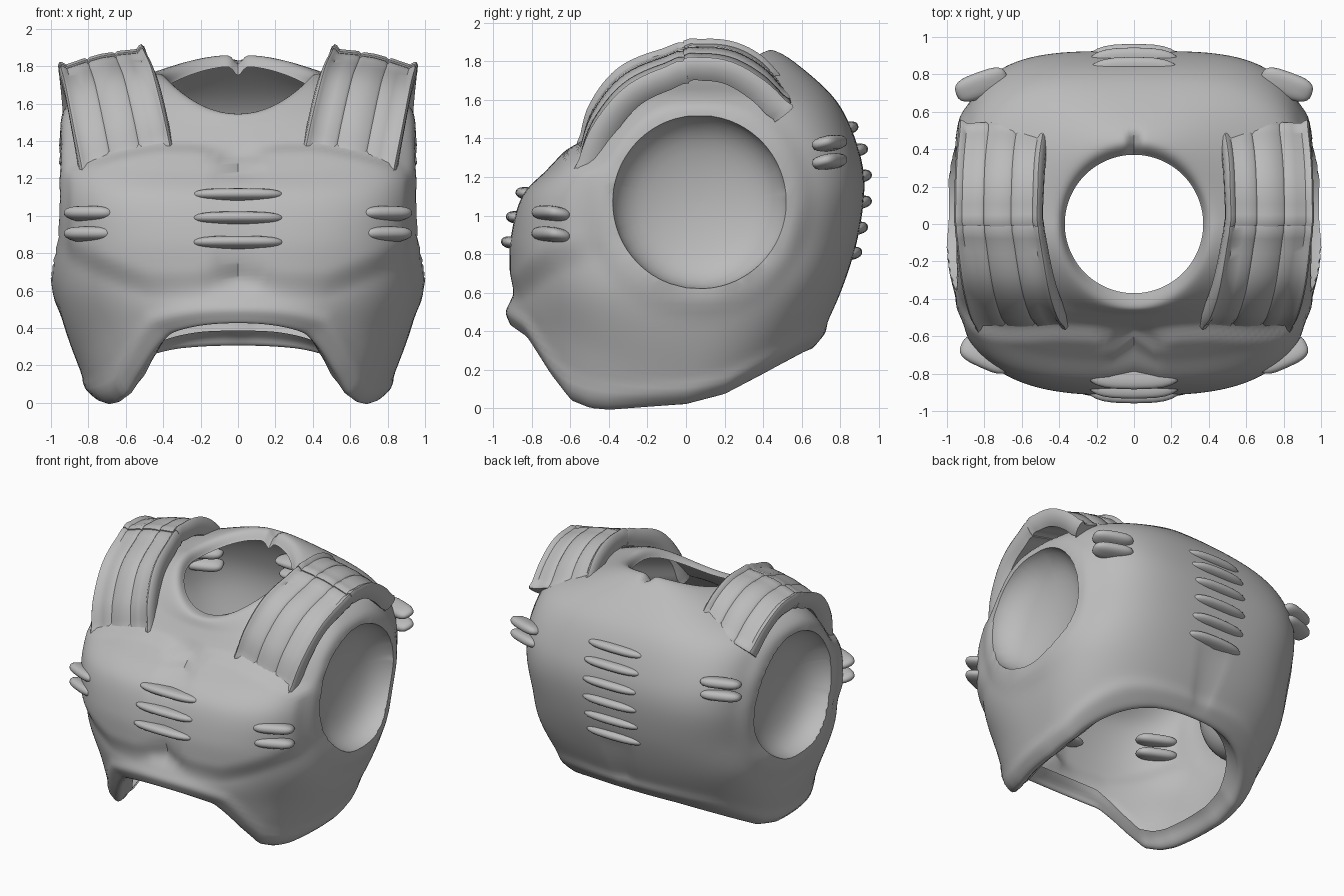
import bpy, bmesh, math
from mathutils import Vector, Matrix

cube = bpy.data.objects.get("Cube")
if cube:
    bpy.data.objects.remove(cube, do_unlink=True)

GREY = (0.5, 0.5, 0.5, 1)
mat = bpy.data.materials.new("plain grey")
mat.use_nodes = True
mat.diffuse_color = GREY
mat.node_tree.nodes["Principled BSDF"].inputs["Base Color"].default_value = GREY


def finish(bm, name, angle=50):
    mesh = bpy.data.meshes.new(name)
    bm.to_mesh(mesh)
    bm.free()
    obj = bpy.data.objects.new(name, mesh)
    bpy.context.collection.objects.link(obj)
    mesh.materials.append(mat)
    bpy.ops.object.select_all(action='DESELECT')
    obj.select_set(True)
    bpy.context.view_layer.objects.active = obj
    bpy.ops.object.shade_smooth_by_angle(angle=math.radians(angle))


def smooth(a, b, v):
    t = min(1, max(0, (v - a) / (b - a)))
    return t * t * (3 - 2 * t)


def bump(v, centre, width):
    return math.exp(-((v - centre) / width) ** 2)


def power(v, e):
    return math.copysign(abs(v) ** e, v)


def spline(pts, t):
    """Catmull-Rom through tuples, t from 0 to 1."""
    f = t * (len(pts) - 1)
    i = min(int(f), len(pts) - 2)
    f -= i
    p0, p1, p2, p3 = (Vector(pts[min(max(i + k, 0), len(pts) - 1)]) for k in (-1, 0, 1, 2))
    return p1 + 0.5 * f * (p2 - p0 + f * (2 * p0 - 5 * p1 + 4 * p2 - p3 + f * (3 * (p1 - p2) + p3 - p0)))


# Torso rings: half width, front y, back y, front z, side z, back z, front and back squareness
HEM = [(-.92, .44), (-.82, .37), (-.7, .18), (-.6, .05), (-.5, .01), (-.4, 0), (0, .025),
       (.2, .075), (.4, .18), (.6, .29), (.7, .33)]
RINGS = [(.62, -.80, .56, 0, 0, 0, 2.4, 2.4),
         (.755, -.90, .64, 0, 0, 0, 2.3, 2.3),
         (.87, -.915, .71, .53, .24, .40, 2.5, 2.5),
         (.97, -.88, .81, .66, .58, .62, 2.8, 2.9),
         (.955, -.87, .89, .88, .88, .88, 3.2, 3.3),
         (.955, -.81, .925, 1.10, 1.15, 1.15, 3.4, 3.7),
         (.945, -.68, .89, 1.24, 1.42, 1.36, 3.0, 3.6),
         (.88, -.56, .79, 1.37, 1.60, 1.58, 2.7, 3.1),
         (.66, -.49, .62, 1.47, 1.69, 1.75, 2.4, 2.6),
         (.43, -.45, .45, 1.54, 1.76, 1.86, 2.1, 2.1),
         (.37, -.37, .37, 1.54, 1.70, 1.80, 2, 2)]
ARM_Y, ARM_Z, ARM_R = .07, 1.07, .45


def hem_z(y):
    for (a, za), (b, zb) in zip(HEM, HEM[1:]):
        if y <= b:
            return za + (zb - za) * max(0, (y - a) / (b - a))
    return HEM[-1][1]


def ring_point(ring, index, ang):
    w, yf, yb, zf, zs, zb, nf, nb = ring
    n = nb if math.sin(ang) > 0 else nf
    x = w * power(math.cos(ang), 2 / n)
    side = power(math.sin(ang), 2 / n)
    y = side * (yb if side > 0 else -yf)
    z = zs + ((zb if side > 0 else zf) - zs) * abs(side) ** 2
    if index < 2:
        z = hem_z(y * (1.1 if index == 0 else 1)) + (.09 if index == 0 else 0)
    return Vector((x, y, z))


def sculpt(p):
    """Raise the hem bead, chest pads and arm lips, press in the centre grooves."""
    x, y, z = p
    ax = abs(x)
    out = Vector((x * .4, y, 0)).normalized()
    p = p + out * .018 * bump(z - hem_z(y), .06, .04)
    if y < -.3:
        top = 1.38 - .3 * max(0, ax - .4) ** 1.3 - .16 * bump(ax, 0, .1)
        low = .55 + .1 * bump(ax, 0, .12) + .5 * max(0, ax - .45) ** 1.2
        pad = smooth(top + .015, top - .05, z) * smooth(low, low + .16, z) * smooth(.94, .86, ax)
        groove = bump(ax, 0, .06) * smooth(.55, .68, z) * smooth(1.42, 1.3, z)
        p = p + out * (.04 * pad - .04 * groove * (1 - .6 * bump(z, .98, .14)))
    elif y > .3:
        p = p - out * .025 * bump(ax, 0, .05) * smooth(.3, .45, z) * smooth(.85, .7, z)
        p.z -= .05 * bump(ax, 0, .03) * smooth(1.76, 1.8, z) * smooth(.52, .44, y)
    r = math.hypot(y - ARM_Y, z - ARM_Z)
    if ax > .6:
        p = p + Vector((math.copysign(.03, x), 0, 0)) * bump(r, .5, .06)
    return p


# Torso shell
SEG, ROWS = 160, 80
bm = bmesh.new()
grid = []
for k in range(SEG):
    ang = 2 * math.pi * k / SEG
    line = [ring_point(r, i, ang) for i, r in enumerate(RINGS)]
    grid.append([bm.verts.new(sculpt(spline(line, j / ROWS))) for j in range(ROWS + 1)])
for k in range(SEG):
    a, b = grid[k], grid[(k + 1) % SEG]
    for j in range(ROWS):
        bm.faces.new((a[j], b[j], b[j + 1], a[j + 1]))


def arm_dist(v):
    return math.hypot(v.co.y - ARM_Y, v.co.z - ARM_Z) if abs(v.co.x) > .6 else 9


def set_radius(v, radius):
    s = radius / arm_dist(v)
    v.co.y = ARM_Y + (v.co.y - ARM_Y) * s
    v.co.z = ARM_Z + (v.co.z - ARM_Z) * s


# Arm openings: trim to a circle, then line each with a shallow bowl
cut = [f for f in bm.faces if any(arm_dist(v) < ARM_R for v in f.verts)]
bmesh.ops.delete(bm, geom=cut, context='FACES')
rim = [e for e in bm.edges if e.is_boundary and all(arm_dist(v) < ARM_R + .15 for v in e.verts)]
edge_verts = {v for e in rim for v in e.verts}
around = [v for v in bm.verts if arm_dist(v) < ARM_R + .12 and v not in edge_verts]
for v in edge_verts:
    set_radius(v, ARM_R)
for _ in range(4):
    bmesh.ops.smooth_vert(bm, verts=around, factor=.5, use_axis_x=True, use_axis_y=True, use_axis_z=True)
STEPS = 10
for i in range(1, STEPS + 1):
    new = bmesh.ops.extrude_edge_only(bm, edges=rim)["geom"]
    rim = [g for g in new if isinstance(g, bmesh.types.BMEdge) and g.is_boundary]
    turn = math.pi / 2 * i / STEPS
    for v in [g for g in new if isinstance(g, bmesh.types.BMVert)]:
        set_radius(v, max(.02, math.cos(turn)) * ARM_R)
        goal = .94 - .19 * math.sin(turn)
        v.co.x = math.copysign(abs(v.co.x) + (goal - abs(v.co.x)) * min(1, .4 + i / 8), v.co.x)
bmesh.ops.holes_fill(bm, edges=rim, sides=0)
bmesh.ops.recalc_face_normals(bm, faces=bm.faces[:])
finish(bm, "torso_shell", 45)


# Shoulder straps: inner and outer edge paths, swept with a ribbed section
INNER = [(.35, -.51, 1.36), (.39, -.46, 1.56), (.44, -.30, 1.75), (.49, 0, 1.85),
         (.49, .2, 1.86), (.48, .36, 1.79), (.46, .49, 1.64)]
OUTER = [(.84, -.53, 1.21), (.88, -.45, 1.43), (.92, -.27, 1.64), (.95, 0, 1.75),
         (.95, .2, 1.75), (.94, .38, 1.65), (.93, .51, 1.52)]
HALF = [(.03, -.09), (0, -.06), (-.01, -.02), (0, .02), (.025, .035), (.055, .03),
        (.09, .014), (.2, .02), (.31, .026), (.34, .016), (.37, .026)]
SECTION = HALF + [(.5, .03)] + [(1 - u, h) for u, h in reversed(HALF)]


def strap(name, t0, t1, lift, sign):
    bm = bmesh.new()
    steps = 24
    rows = []
    for i in range(steps + 1):
        t = t0 + (t1 - t0) * i / steps
        a, b = spline(INNER, t), spline(OUTER, t)
        along = spline(INNER, min(1, t + .02)) - spline(INNER, max(0, t - .02))
        up = (b - a).cross(along).normalized()
        end = .012 * (bump(i, 1, 1.2) + bump(i, steps - 1, 1.2))
        pts = [a.lerp(b, u) + up * (h + lift + end) for u, h in SECTION]
        rows.append([bm.verts.new((p.x * sign, p.y, p.z)) for p in pts])
    count = len(SECTION)
    for r, s in zip(rows, rows[1:]):
        for j in range(count):
            k = (j + 1) % count
            bm.faces.new((r[j], r[k], s[k], s[j]))
    bm.faces.new(rows[0])
    bm.faces.new(rows[-1])
    bmesh.ops.recalc_face_normals(bm, faces=bm.faces[:])
    finish(bm, name)


for side, sign in (("left", 1), ("right", -1)):
    strap(side + "_front_strap", 0, .5, .012, sign)
    strap(side + "_back_strap", .5, 1, .02, sign)


# Raised fins: blunt-ended ellipsoids bent along the body
def fin(name, centre, size, turn=0, tilt=0, bend=0):
    bm = bmesh.new()
    bmesh.ops.create_uvsphere(bm, u_segments=24, v_segments=12, radius=1)
    for v in bm.verts:
        x, y, z = power(v.co.x, .6) * size[0], power(v.co.y, .7) * size[1], power(v.co.z, .9) * size[2]
        v.co = (x, y + bend * x * x, z)
    m = Matrix.Translation(centre) @ Matrix.Rotation(turn, 4, 'Z') @ Matrix.Rotation(tilt, 4, 'X')
    bmesh.ops.transform(bm, matrix=m, verts=bm.verts)
    finish(bm, name)


for i, (y, z) in enumerate([(-.80, 1.11), (-.85, .985), (-.875, .855)]):
    fin(f"chest_fin_{i + 1}", (0, y, z), (.25, .085, .034), tilt=-.15, bend=.15)
for i, (y, z) in enumerate([(.82, 1.45), (.87, 1.335), (.89, 1.2), (.89, 1.065), (.87, .93), (.84, .8)]):
    fin(f"spine_fin_{i + 1}", (0, y, z), (.24, .075, .034), tilt=.2, bend=-.25)
for side, sign in (("left", 1), ("right", -1)):
    for i, z in enumerate((1.01, .9)):
        fin(f"{side}_front_fin_{i + 1}", (sign * .79, -.70, z), (.145, .075, .038), sign * .42, -.2)
    for i, z in enumerate((1.375, 1.28)):
        fin(f"{side}_back_fin_{i + 1}", (sign * .815, .745, z), (.145, .07, .038), -sign * .35, .25)
